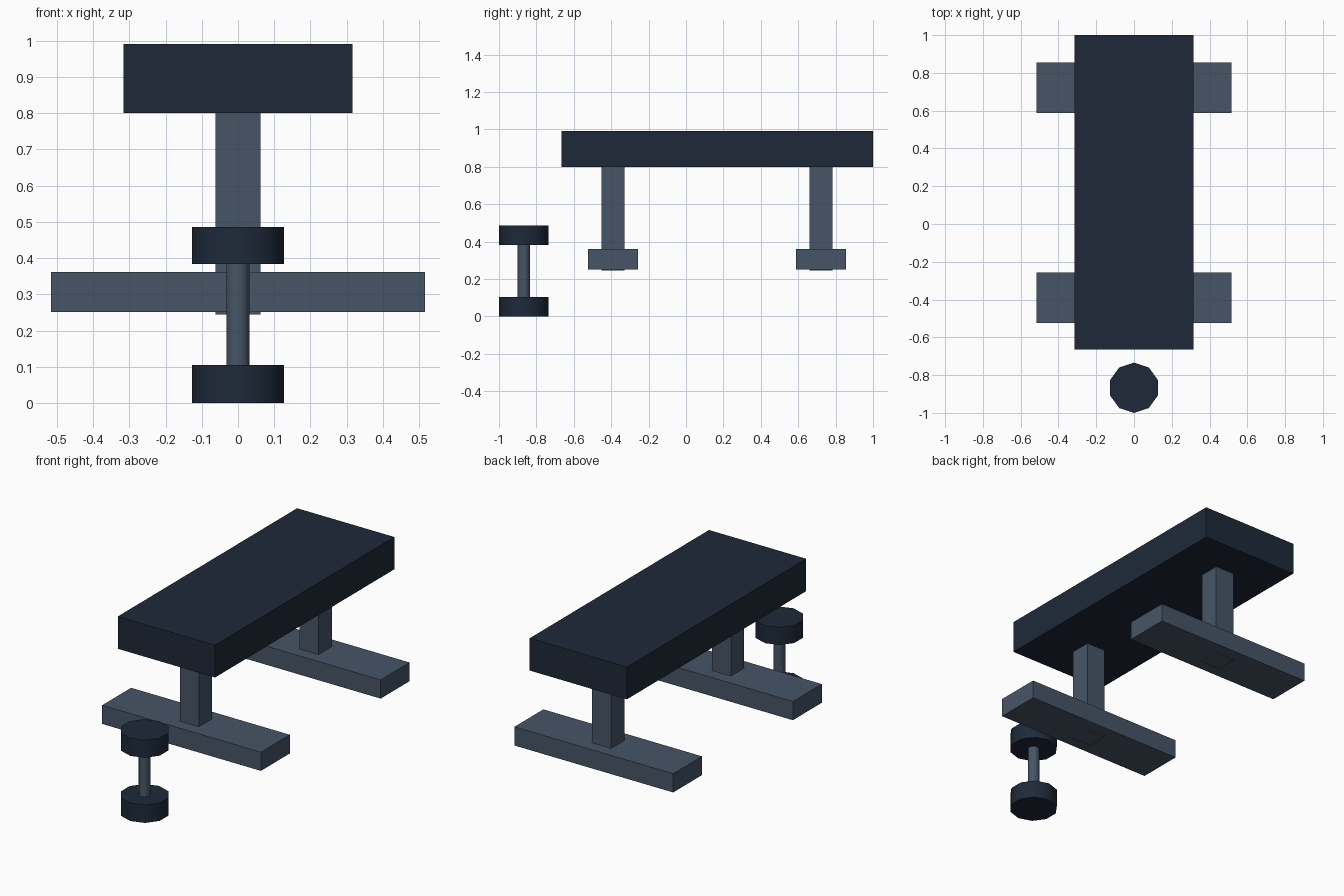
import bpy
from math import radians

if "Cube" in bpy.data.objects:
    bpy.data.objects.remove(bpy.data.objects["Cube"])


def material(name, rgb):
    m = bpy.data.materials.new(name)
    m.diffuse_color = (*rgb, 1)
    m.use_nodes = True
    m.node_tree.nodes["Principled BSDF"].inputs["Base Color"].default_value = m.diffuse_color
    return m


DARK = material("dark_padding", (0.013, 0.022, 0.041))
STEEL = material("grey_steel", (0.063, 0.091, 0.135))


def box(name, x, y, z, mat):
    """Box from (min, max) ranges on each axis."""
    bpy.ops.mesh.primitive_cube_add(size=1, location=[(a + b) / 2 for a, b in (x, y, z)])
    o = bpy.context.object
    o.name = name
    o.scale = [b - a for a, b in (x, y, z)]
    bpy.ops.object.transform_apply(location=False, rotation=False, scale=True)
    o.data.materials.append(mat)


def cylinder(name, radius, z0, z1, mat):
    """Upright ten-sided cylinder on the dumbbell axis."""
    bpy.ops.mesh.primitive_cylinder_add(vertices=10, radius=radius, depth=z1 - z0,
                                        location=(0, -0.867, (z0 + z1) / 2))
    o = bpy.context.object
    o.name = name
    o.data.materials.append(mat)
    bpy.ops.object.shade_smooth_by_angle(angle=radians(40))


# Bench pad
box("bench_pad", (-0.316, 0.316), (-0.665, 1.0), (0.80, 0.99), DARK)

# Front and back supports: upright post through a wide foot
for end, y in (("front", -0.39), ("back", 0.722)):
    box(end + "_post", (-0.062, 0.062), (y - 0.062, y + 0.062), (0.245, 0.81), STEEL)
    box(end + "_foot", (-0.516, 0.516), (y - 0.134, y + 0.134), (0.251, 0.361), STEEL)

# Dumbbell standing on end in front of the bench
cylinder("dumbbell_lower_weight", 0.133, 0.0, 0.105, DARK)
cylinder("dumbbell_upper_weight", 0.133, 0.383, 0.486, DARK)
cylinder("dumbbell_handle", 0.033, 0.09, 0.40, STEEL)
